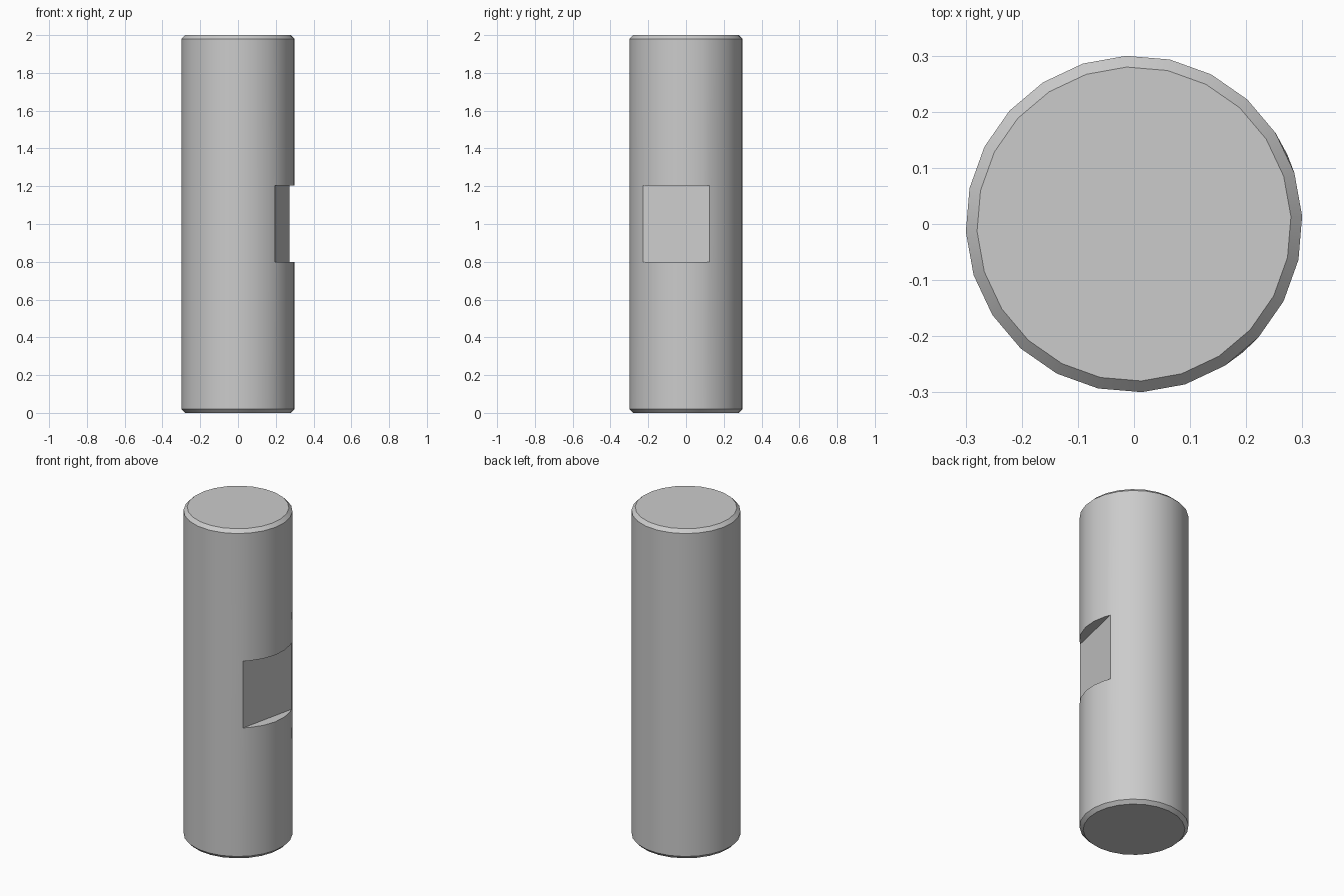
import bpy, bmesh
from math import radians, sin, cos

cube = bpy.data.objects.get("Cube")
if cube:
    bpy.data.objects.remove(cube, do_unlink=True)

RADIUS, CHAMFER, HEIGHT = 0.3, 0.02, 2.0
SIDES, TURN = 24, 2.7
STEP = 360 / SIDES
NOTCH_Z = (0.8, 1.205)
NOTCH_DIR, NOTCH_HALF = -12.6, 36.9      # facing angle and half arc of the flat

# Angles round the pin: even sides plus the two notch corners
corners = (NOTCH_DIR - NOTCH_HALF, NOTCH_DIR + NOTCH_HALF)
start = TURN - STEP * (SIDES // 2)
angles = sorted([start + STEP * i for i in range(SIDES)] + list(corners))
lo, hi = (angles.index(c) for c in corners)
count = len(angles)

bm = bmesh.new()


def ring(radius, z, true_corners):
    """Ring of vertices; corners lie on the true circle or on the polygon side."""
    verts = []
    for a in angles:
        r = radius
        if a in corners and not true_corners:
            offset = (a - TURN) % STEP - STEP / 2
            r = radius * cos(radians(STEP / 2)) / cos(radians(offset))
        verts.append(bm.verts.new((r * cos(radians(a)), r * sin(radians(a)), z)))
    return verts


# Stacked rings: chamfered ends and the two notch levels
rings = [
    ring(RADIUS - CHAMFER, 0, False),
    ring(RADIUS, CHAMFER, False),
    ring(RADIUS, NOTCH_Z[0], True),
    ring(RADIUS, NOTCH_Z[1], True),
    ring(RADIUS, HEIGHT - CHAMFER, False),
    ring(RADIUS - CHAMFER, HEIGHT, False),
]
for level, (low, up) in enumerate(zip(rings, rings[1:])):
    for i in range(count):
        j = (i + 1) % count
        if level == 2 and lo <= i < hi:
            continue
        bm.faces.new((low[i], low[j], up[j], up[i]))

# End caps
bm.faces.new(rings[0][::-1])
bm.faces.new(rings[-1])

# Notch: flat floor with a ledge below and above
low, up = rings[2], rings[3]
bm.faces.new((low[lo], low[hi], up[hi], up[lo]))
bm.faces.new(low[lo:hi + 1])
bm.faces.new(up[lo:hi + 1][::-1])
bmesh.ops.recalc_face_normals(bm, faces=bm.faces)

mesh = bpy.data.meshes.new("notched_pin")
bm.to_mesh(mesh)
bm.free()
pin = bpy.data.objects.new("notched_pin", mesh)
bpy.context.collection.objects.link(pin)

# Plain grey material
grey = bpy.data.materials.new("grey_metal")
grey.use_nodes = True
colour = (0.6, 0.6, 0.6, 1)
grey.diffuse_color = colour
grey.node_tree.nodes["Principled BSDF"].inputs["Base Color"].default_value = colour
mesh.materials.append(grey)

# Smooth barrel with crisp chamfer and notch edges
bpy.ops.object.select_all(action="DESELECT")
pin.select_set(True)
bpy.context.view_layer.objects.active = pin
bpy.ops.object.shade_smooth_by_angle(angle=radians(30))
